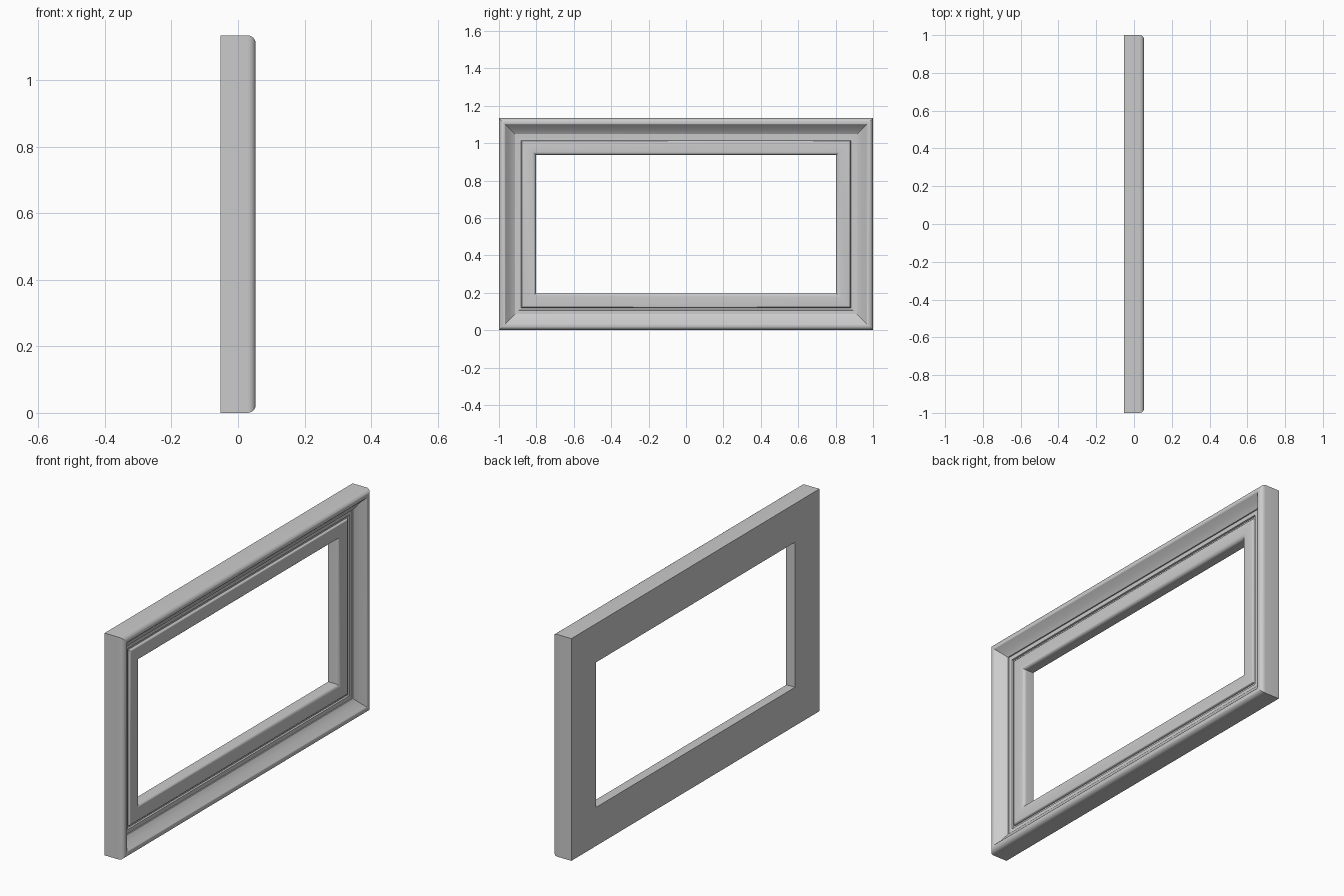
import bpy, bmesh, math

if "Cube" in bpy.data.objects:
    bpy.data.objects.remove(bpy.data.objects["Cube"])

HALF_W, HEIGHT = 1.0, 1.134


def arc(cx, cy, rx, ry, a0, a1, n=6):
    """Points on an elliptical arc, angles in degrees."""
    return [(cx + rx * math.cos(math.radians(a0 + (a1 - a0) * i / n)),
             cy + ry * math.sin(math.radians(a0 + (a1 - a0) * i / n)))
            for i in range(n + 1)]


# Moulding section: (distance inward from outer edge, depth in x)
profile = [(0, -0.053)]
profile += arc(0.024, 0.029, 0.024, 0.024, 180, 90)       # rounded outer lip
profile += arc(0.027, 0.043, 0.010, 0.010, 85, 35, 3)     # lip rolls inward
profile += [(0.058, 0.025), (0.085, 0.009)]               # sloping face
profile += [(0.086, 0.004), (0.106, 0.003)]               # flat step
profile += [(0.108, -0.005), (0.119, -0.005)]             # groove
profile += arc(0.128, -0.001, 0.008, 0.008, 180, 90, 4)   # inner ridge
profile += arc(0.177, -0.010, 0.020, 0.017, 90, 0)        # rounded sight edge
profile += [(0.197, -0.053)]

# Sweep the section around the rectangle with mitred corners
bm = bmesh.new()
rings = []
for d, x in profile:
    w, lo, hi = HALF_W - d, d, HEIGHT - d
    rings.append([bm.verts.new((x, y, z))
                  for y, z in ((-w, lo), (w, lo), (w, hi), (-w, hi))])
for i, ring in enumerate(rings):
    nxt = rings[(i + 1) % len(rings)]
    for j in range(4):
        k = (j + 1) % 4
        bm.faces.new((ring[j], ring[k], nxt[k], nxt[j]))
bmesh.ops.recalc_face_normals(bm, faces=bm.faces)

mesh = bpy.data.meshes.new("picture_frame")
bm.to_mesh(mesh)
bm.free()
frame = bpy.data.objects.new("picture_frame", mesh)
bpy.context.collection.objects.link(frame)

# Smooth the rounds, keep mitres and steps crisp
bpy.context.view_layer.objects.active = frame
frame.select_set(True)
bpy.ops.object.shade_smooth_by_angle(angle=math.radians(30))
